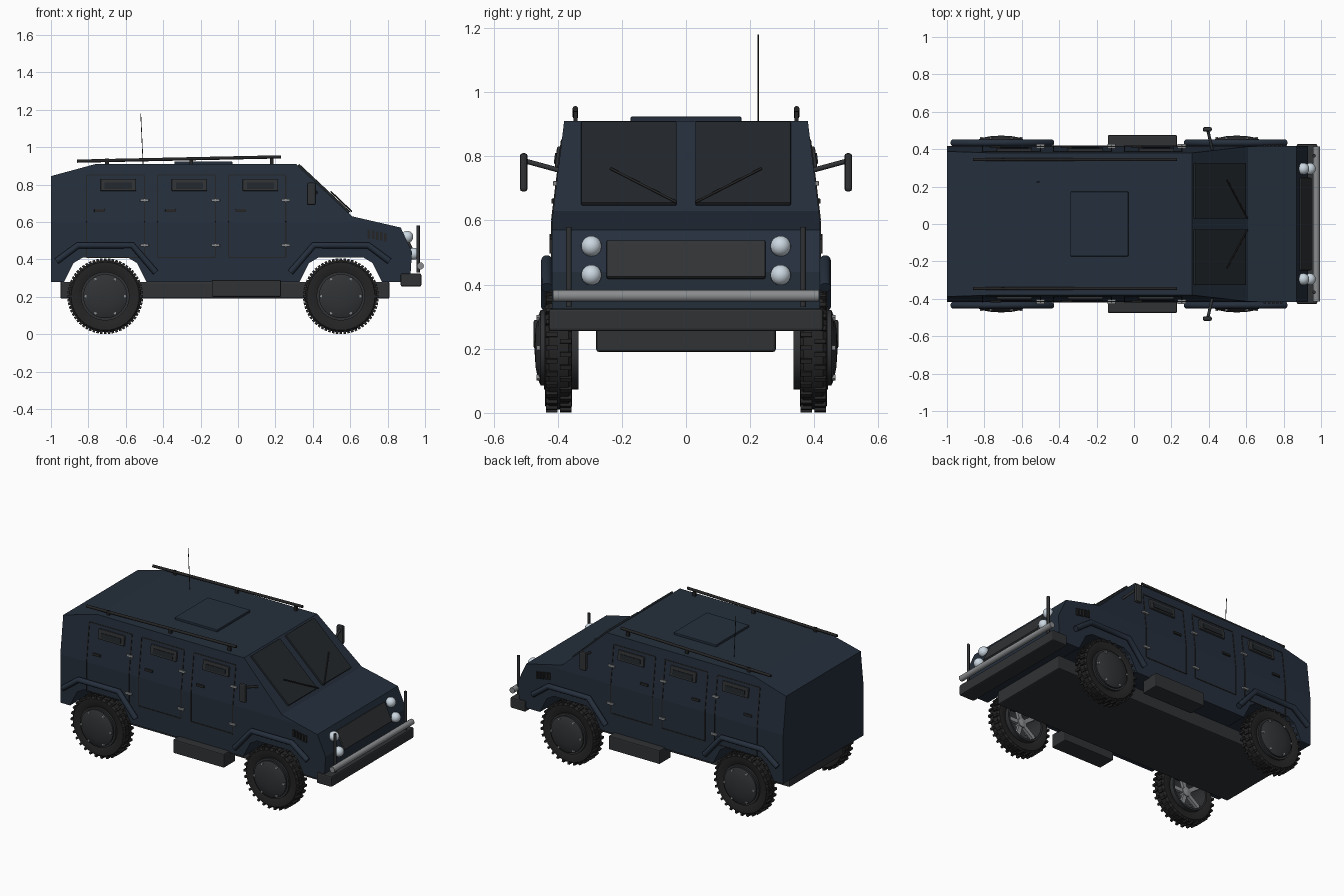
import bpy, bmesh
from math import pi, cos, sin, atan2
from mathutils import Matrix, Vector

if "Cube" in bpy.data.objects:
    bpy.data.objects.remove(bpy.data.objects["Cube"])


def material(name, rgb):
    m = bpy.data.materials.new(name)
    m.diffuse_color = (*rgb, 1)
    m.use_nodes = True
    m.node_tree.nodes["Principled BSDF"].inputs["Base Color"].default_value = m.diffuse_color
    return m


NAVY = material("navy paint", (0.018, 0.028, 0.045))
DARK = material("dark trim", (0.03, 0.032, 0.035))
BLACK = material("black rubber", (0.018, 0.018, 0.019))
GLASS = material("tinted glass", (0.016, 0.020, 0.024))
STEEL = material("steel", (0.25, 0.26, 0.27))
LAMP = material("lamp glass", (0.6, 0.68, 0.75))


def finish(name, bm, mat, smooth=False, bevel=0):
    bmesh.ops.recalc_face_normals(bm, faces=bm.faces)
    if smooth:
        for f in bm.faces:
            f.smooth = True
        for e in bm.edges:
            e.smooth = len(e.link_faces) == 2 and e.calc_face_angle(0) < 0.6
    me = bpy.data.meshes.new(name)
    bm.to_mesh(me)
    bm.free()
    me.materials.append(mat)
    ob = bpy.data.objects.new(name, me)
    bpy.context.collection.objects.link(ob)
    if bevel:
        b = ob.modifiers.new("bevel", 'BEVEL')
        b.width, b.segments = bevel, 2
    return ob


def box(name, loc, size, mat, axis='X', angle=0, bevel=0):
    bm = bmesh.new()
    bmesh.ops.create_cube(bm, size=1, matrix=Matrix.Translation(loc)
                          @ Matrix.Rotation(angle, 4, axis) @ Matrix.Diagonal((*size, 1)))
    return finish(name, bm, mat, bevel=bevel)


def tube(name, pts, r, mat):
    cu = bpy.data.curves.new(name, 'CURVE')
    cu.dimensions, cu.bevel_depth, cu.bevel_resolution = '3D', r, 3
    cu.use_fill_caps = True
    sp = cu.splines.new('POLY')
    sp.points.add(len(pts) - 1)
    for p, co in zip(sp.points, pts):
        p.co = (*co, 1)
    cu.materials.append(mat)
    bpy.context.collection.objects.link(bpy.data.objects.new(name, cu))


def lathe(bm, prof, x, y, z, s, closed=True, n=40):
    """Spin a (radius, outward offset) profile round the y axis."""
    vs = [bm.verts.new((x + r, y + s * t, z)) for r, t in prof]
    es = [bm.edges.new(p) for p in zip(vs, vs[1:])]
    if closed:
        es.append(bm.edges.new((vs[-1], vs[0])))
    bmesh.ops.spin(bm, geom=vs + es, cent=(x, y, z), axis=(0, 1, 0), angle=2 * pi, steps=n)
    bmesh.ops.remove_doubles(bm, verts=bm.verts, dist=1e-4)


LEAN = atan2(0.038, 0.31)


def half_width(z):
    return 0.418 - max(0, z - 0.6) * 0.038 / 0.31


def side_box(name, x, z, w, h, d, s, mat, bevel=0):
    """Plate lying on the body side, leaning with it above the waist."""
    return box(name, (x, s * half_width(z), z), (w, d, h), mat,
               'X', s * LEAN if z > 0.6 else 0, bevel)


# Armoured body: side profile with wheel arches, narrowed towards the roof
profile = [(-1, .28), (-1, .845), (-.76, .91), (.31, .91), (.61, .63), (.87, .57), (.93, .44), (.92, .28),
           (.77, .28), (.72, .38), (.67, .41), (.43, .41), (.38, .38), (.33, .28),
           (-.49, .28), (-.54, .38), (-.59, .41), (-.83, .41), (-.88, .38), (-.93, .28)]
bm = bmesh.new()
face = bm.faces.new([bm.verts.new((x, -1, z)) for x, z in profile])
ext = bmesh.ops.extrude_face_region(bm, geom=[face])
bmesh.ops.translate(bm, vec=(0, 2, 0), verts=[v for v in ext['geom'] if isinstance(v, bmesh.types.BMVert)])
bmesh.ops.bisect_plane(bm, geom=bm.verts[:] + bm.edges[:] + bm.faces[:],
                       plane_co=(0, 0, .6), plane_no=(0, 0, 1))
for v in bm.verts:
    v.co.y *= half_width(v.co.z)
finish("body_shell", bm, NAVY)

# Chassis, bumper, grille
box("chassis", (-.07, 0, .235), (1.76, .56, .09), DARK, bevel=.008)
box("front_bumper", (.925, 0, .29), (.11, .856, .07), DARK, bevel=.008)
tube("bumper_bar", [(.975, -.415, .365), (.975, .415, .365)], .019, STEEL)
box("grille", (.915, 0, .478), (.127, .495, .02), DARK, 'Y', 1.138, bevel=.005)

# Roof hatch and antenna
box("roof_hatch", (-.185, 0, .915), (.31, .345, .018), NAVY, bevel=.004)
tube("antenna", [(-.507, .225, .9), (-.52, .225, 1.18)], .002, BLACK)

for s in (1, -1):
    # Windscreen panes and wipers
    box("windscreen_pane", (.457, s * .178, .776), (.373, .298, .02), GLASS, 'Y', .751, .004)
    tube("wiper", [(.607, s * .03, .657), (.497, s * .235, .762)], .004, BLACK)

    # Headlamps and brush guard posts
    for x, z in ((.905, .52), (.94, .43)):
        bm = bmesh.new()
        bmesh.ops.create_uvsphere(bm, u_segments=20, v_segments=12, radius=.032,
                                  matrix=Matrix.Translation((x, s * .295, z)))
        finish("headlamp", bm, LAMP, True)
    tube("guard_post", [(.963, s * .365, .33), (.963, s * .365, .58)], .009, DARK)

    # Roof rails and their feet
    tube("roof_rail", [(-.86, s * .345, .925), (.23, s * .345, .948)], .009, BLACK)
    for x in (-.7, -.25, .18):
        box("rail_foot", (x, s * .345, .918), (.02, .012, .04), BLACK)

    # Mirrors
    tube("mirror_arm", [(.42, s * .39, .755), (.395, s * .5, .785)], .008, DARK)
    box("mirror_head", (.392, s * .506, .75), (.048, .024, .12), DARK, bevel=.009)

    # Side step
    box("side_step", (.045, s * .415, .245), (.37, .12, .09), DARK, bevel=.006)

    # Doors: seams, window, gun port, hinges
    for x0, x1 in ((-.81, -.5), (-.43, -.12), (-.05, .255)):
        for x in (x0, x1):
            side_box("door_seam_low", x, .505, .006, .19, .006, s, BLACK)
            side_box("door_seam_high", x, .725, .006, .25, .006, s, BLACK)
        side_box("door_seam_top", (x0 + x1) / 2, .85, x1 - x0, .006, .006, s, BLACK)
        side_box("door_seam_bottom", (x0 + x1) / 2, .41, x1 - x0, .006, .006, s, BLACK)
        wx = x1 - .14 if x0 < -.1 else x1 - .135
        side_box("window_frame", wx, .797, .19, .066, .024, s, DARK, .005)
        side_box("window_glass", wx, .792, .145, .034, .032, s, GLASS)
        side_box("gun_port", x1 - .24, .66, .058, .016, .018, s, BLACK, .003)
        for z in (.475, .715):
            side_box("door_hinge", x1, z, .046, .014, .022, s, STEEL, .003)

    # Bonnet side vents
    for i in range(5):
        side_box("bonnet_vent", .70 + .022 * i, .535 - .004 * i, .013, .045, .014, s, BLACK)

    # Wheels and wing flares
    for name, cx in (("rear", -.71), ("front", .55)):
        m = 1 if name == "rear" else -1
        flare = [(-.26, .39), (-.145, .475), (.145, .475), (.27, .33)]
        tube(name + "_wing_flare", [(cx + m * dx, s * .434, z) for dx, z in flare], .018, NAVY)

        c = (cx, s * .397, .203)
        bm = bmesh.new()
        lathe(bm, [(.125, -.03), (.155, -.042), (.182, -.042), (.193, -.03),
                   (.193, .03), (.182, .042), (.155, .042), (.125, .03)], *c, s)
        for i in range(60):  # tread lugs, two staggered rows
            row = 1 if i % 2 else -1
            bmesh.ops.create_cube(bm, size=1, matrix=Matrix.Translation(c)
                                  @ Matrix.Rotation(i * pi / 30, 4, 'Y')
                                  @ Matrix.Translation((.192, row * .022, 0))
                                  @ Matrix.Diagonal((.021, .036, .014, 1)))
        finish(name + "_tyre", bm, BLACK, True)

        bm = bmesh.new()
        lathe(bm, [(.13, -.062), (.13, .046), (.118, .046), (.118, -.062)], *c, s)
        finish(name + "_rim", bm, DARK, True)
        bm = bmesh.new()
        lathe(bm, [(.118, .03), (.118, .056), (.1, .064), (.06, .072), (.0, .076)], *c, s, False)
        finish(name + "_hub_cap", bm, DARK, True)

        # Inner spokes, hub and wheel nuts
        bm = bmesh.new()
        for i in range(5):
            bmesh.ops.create_cube(bm, size=1, matrix=Matrix.Translation(c)
                                  @ Matrix.Rotation(i * 2 * pi / 5, 4, 'Y')
                                  @ Matrix.Translation((.065, -s * .02, 0))
                                  @ Matrix.Diagonal((.11, .02, .026, 1)))
        for i in range(6):
            a = i * pi / 3
            bmesh.ops.create_cube(bm, size=.013, matrix=Matrix.Translation(
                Vector(c) + Vector((.107 * cos(a), s * .062, .107 * sin(a)))) @ Matrix.Rotation(-a, 4, 'Y'))
        lathe(bm, [(0, -.04), (.03, -.035), (.03, .0), (0, .0)], *c, s, False, 20)
        finish(name + "_wheel_spokes", bm, STEEL)
